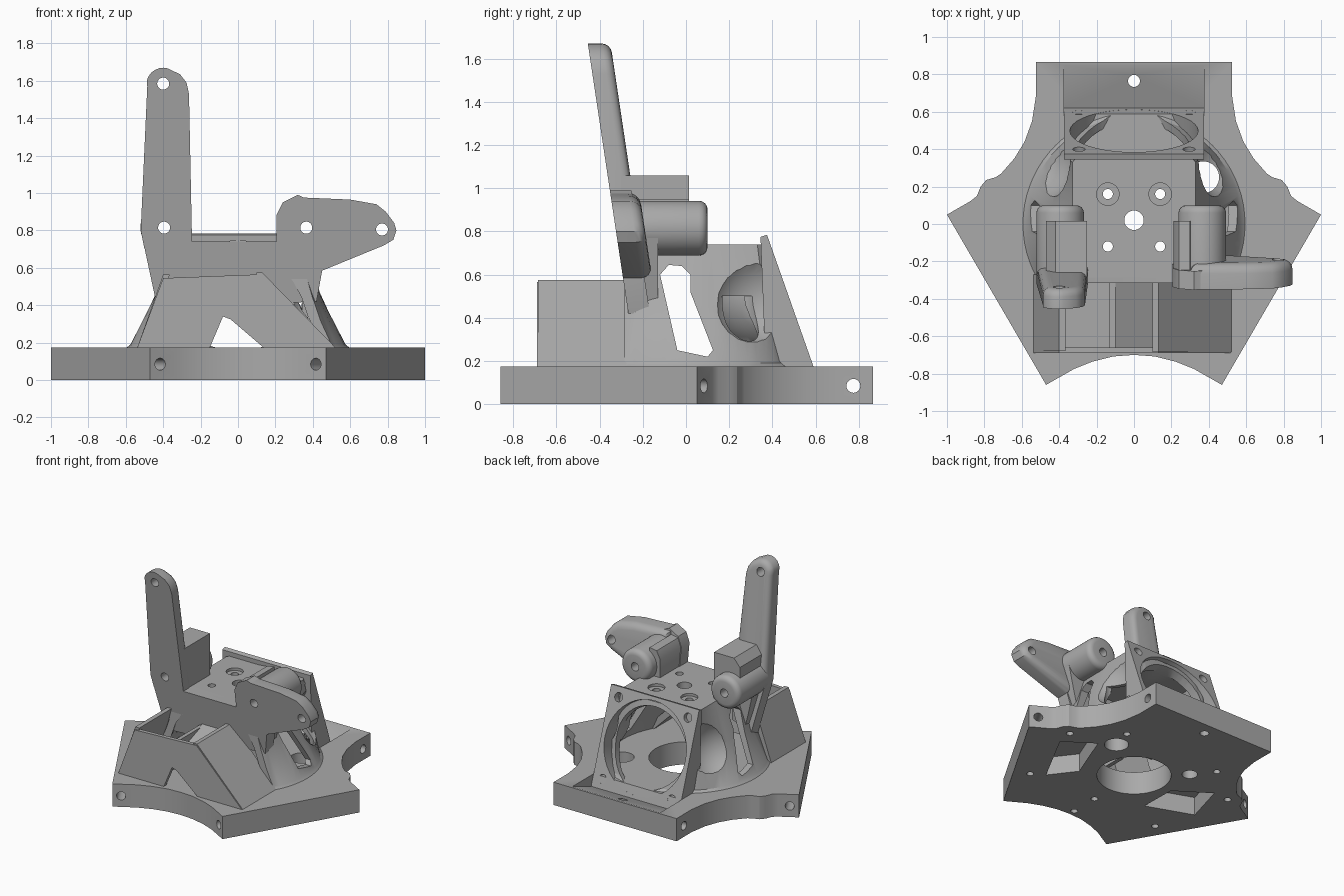
import bpy, bmesh, math
from mathutils import Vector, Matrix

if "Cube" in bpy.data.objects:
    bpy.data.objects.remove(bpy.data.objects["Cube"])

grey = bpy.data.materials.new("Plain grey")
grey.use_nodes = True
grey.diffuse_color = (0.4, 0.4, 0.4, 1)
grey.node_tree.nodes["Principled BSDF"].inputs["Base Color"].default_value = (0.4, 0.4, 0.4, 1)
parts = []


def orient(bm):
    bm.normal_update()
    bmesh.ops.recalc_face_normals(bm, faces=bm.faces)
    if bm.calc_volume(signed=True) < 0:
        bmesh.ops.reverse_faces(bm, faces=bm.faces)


def finish(bm, name, keep=True):
    orient(bm)
    mesh = bpy.data.meshes.new(name)
    bm.to_mesh(mesh)
    bm.free()
    mesh.materials.append(grey)
    ob = bpy.data.objects.new(name, mesh)
    bpy.context.collection.objects.link(ob)
    ob.hide_render = not keep
    if keep:
        parts.append(ob)
    return ob


def prism(name, pts, a, b, axis="y", keep=True, lean=0.0, round_back=0.0):
    """Extrude a profile from a to b; lean shears a y-extrusion with height."""
    place = {"x": lambda u, v, t: (t, u, v),
             "y": lambda u, v, t: (u, t + lean * (0.74 - v), v),
             "z": lambda u, v, t: (u, v, t)}[axis]
    bm = bmesh.new()
    lo = [bm.verts.new(place(u, v, a)) for u, v in pts]
    hi = [bm.verts.new(place(u, v, b)) for u, v in pts]
    bm.faces.new(lo)
    back = bm.faces.new(hi)
    for i in range(len(pts)):
        j = (i + 1) % len(pts)
        bm.faces.new((lo[i], lo[j], hi[j], hi[i]))
    if round_back:
        orient(bm)
        bmesh.ops.bevel(bm, geom=list(back.edges), offset=round_back, segments=4,
                        profile=0.5, affect="EDGES", clamp_overlap=True)
    return finish(bm, name, keep)


def box(name, x0, x1, y0, y1, z0, z1, keep=True):
    return prism(name, [(x0, y0), (x1, y0), (x1, y1), (x0, y1)], z0, z1, "z", keep)


def rod(name, start, end, r, keep=False, bevel=0.0):
    start, end = Vector(start), Vector(end)
    d = end - start
    bm = bmesh.new()
    bmesh.ops.create_cone(bm, cap_ends=True, segments=40, radius1=r, radius2=r, depth=d.length)
    if bevel:
        rim = [e for e in bm.edges if all(v.co.z > 0 for v in e.verts)]
        bmesh.ops.bevel(bm, geom=rim, offset=bevel, segments=4, profile=0.5, affect="EDGES")
    spin = Vector((0, 0, 1)).rotation_difference(d).to_matrix().to_4x4()
    bm.transform(Matrix.Translation((start + end) / 2) @ spin)
    return finish(bm, name, keep)


def cut(ob, *cutters):
    for c in cutters:
        m = ob.modifiers.new("cut", "BOOLEAN")
        m.operation, m.solver, m.object = "DIFFERENCE", "EXACT", c
    graph = bpy.context.evaluated_depsgraph_get()
    mesh = bpy.data.meshes.new_from_object(ob.evaluated_get(graph))
    ob.modifiers.clear()
    ob.data = mesh


def hole_y(x, z):
    return rod("hole_cutter", (x, -1.2, z), (x, 0.4, z), 0.032)


def scoop(side, grow):
    bm = bmesh.new()
    bmesh.ops.create_uvsphere(bm, u_segments=32, v_segments=16, radius=1)
    size = Matrix.Diagonal((0.24 + grow, 0.25 + grow, 0.25 + grow, 1))
    bm.transform(Matrix.Translation((side * 0.54, 0.36, 0.51)) @ size)
    return finish(bm, "scoop_cutter", False)


def arc(cx, cy, r, a0, a1, n):
    return [(cx + r * math.cos(math.radians(a0 + (a1 - a0) * i / n)),
             cy + r * math.sin(math.radians(a0 + (a1 - a0) * i / n))) for i in range(n + 1)]


def skirt(name, levels, hx, y0, y1, keep):
    """Loft from circles to a rectangle: each level is (z, circle radius, blend to rectangle)."""
    n, bm, rings = 72, bmesh.new(), []
    for z, r, blend in levels:
        ring = []
        for i in range(n):
            c, s = math.cos(math.tau * i / n), math.sin(math.tau * i / n)
            hy = y1 if s > 0 else -y0
            k = min(hx / max(abs(c), 1e-6), hy / max(abs(s), 1e-6))
            k = r * (1 - blend) + k * blend
            ring.append(bm.verts.new((c * k, s * k, z)))
        rings.append(ring)
    for p, q in zip(rings, rings[1:]):
        for i in range(n):
            j = (i + 1) % n
            bm.faces.new((p[i], p[j], q[j], q[i]))
    bm.faces.new(rings[0])
    bm.faces.new(rings[-1])
    return finish(bm, name, keep)


# Fan mount frame: centre, outward normal and direction up the face
fan = Vector((0, 0.495, 0.435))
out = Vector((0, 0.94, 0.342))
up = Vector((0, -0.342, 0.94))

# Base plate: half outline mirrored across x, with edge holes, screw holes and pockets
half = [(0.525, 0.865), (0.525, 0.68), (0.545, 0.55), (0.585, 0.44), (0.64, 0.35), (0.71, 0.27),
        (0.74, 0.25), (0.79, 0.235), (0.82, 0.2), (0.84, 0.15), (0.875, 0.122), (1.0, 0.05),
        (0.47, -0.86), (0.32, -0.775), (0.22, -0.735), (0.11, -0.708), (0, -0.7)]
base = prism("base_plate", half + [(-x, y) for x, y in reversed(half[:-1])], 0, 0.175, "z")
drain = rod("cutter", (0.37, 0.25, -0.1), (0.37, 0.25, 0.5), 0.085)
cutters = [drain, rod("cutter", (0, 0, -0.1), (0, 0, 0.3), 0.26),
           rod("cutter", (0, 0.765, -0.1), (0, 0.765, 0.3), 0.032),
           rod("cutter", (-0.29, 0.26, -0.1), (-0.29, 0.26, 0.15), 0.055),
           prism("cutter", [(-0.33, -0.28), (-0.335, 0), (-0.59, 0.17), (-0.68, -0.15)], -0.1, 0.14,
                 "z", False),
           prism("cutter", [(0.33, -0.2), (0.475, -0.39), (0.7, 0.03), (0.48, 0.18)], -0.1, 0.14,
                 "z", False),
           prism("cutter", [(0.58, 0.2), (0.62, 0.09), (0.85, 0.175), (0.85, 0.2)],
                 -0.375, 0.375, "x", False)]
for x, y in [(0.72, 0.16), (-0.72, 0.16), (0.41, 0.41), (-0.41, 0.41), (0.57, -0.45),
             (-0.57, -0.45), (0, -0.43), (0, -0.65)]:
    cutters.append(rod("cutter", (x, y, -0.1), (x, y, 0.1), 0.025))
for k in range(3):
    turn = Matrix.Rotation(math.tau * k / 3, 3, "Z")
    cutters.append(rod("cutter", turn @ Vector((-0.6, 0.775, 0.085)),
                       turn @ Vector((0.6, 0.775, 0.085)), 0.032))
cut(base, *cutters)

# Hollow body blending from a round foot to a square deck, with lined side scoops
body = skirt("body_shell", [(0.17, 0.6, 0), (0.19, 0.575, 0), (0.46, 0.58, 0.55), (0.74, 0.5, 1)],
             0.33, -0.3, 0.36, True)
inner = skirt("inner_cutter", [(0.1, 0.55, 0), (0.19, 0.53, 0), (0.46, 0.525, 0.55), (0.68, 0.45, 1)],
              0.28, -0.25, 0.31, False)
cut(inner, scoop(-1, 0.03), scoop(1, 0.03))
window = prism("window_cutter", [(-0.12, 0.6), (-0.08, 0.645), (-0.02, 0.64), (0.02, 0.6), (0.02, 0.52),
                                 (0.125, 0.25), (0.1, 0.22), (-0.04, 0.25)], -1, 1, "x", False)
cutters = [inner, window, scoop(-1, 0), scoop(1, 0), drain,
           rod("cutter", fan + out * 0.1, fan - out * 0.22, 0.3),
           box("cutter", -0.8, 0.8, -0.8, -0.285, 0.1, 0.8, False)]
for x, y, r in [(0, 0.02, 0.052), (-0.14, 0.16, 0.027), (0.14, 0.16, 0.027),
                (-0.14, -0.12, 0.027), (0.14, -0.12, 0.027)]:
    cutters.append(rod("cutter", (x, y, 0.5), (x, y, 0.9), r))
for x in (-0.14, 0.14):
    cutters.append(rod("cutter", (x, 0.16, 0.72), (x, 0.16, 0.9), 0.06))
cut(body, *cutters)

# Tilted fan mount with its round opening and screw holes
mount = prism("fan_mount", [(0.365, 0.27), (0.345, 0.775), (0.375, 0.785), (0.62, 0.09), (0.48, 0.15)],
              -0.375, 0.375, "x")
cutters = [rod("cutter", fan + out * 0.3, fan - out * 0.4, 0.343)]
for sx in (-0.295, 0.295):
    for sz in (-0.295, 0.295):
        p = fan + up * sz + Vector((sx, 0, 0))
        cutters.append(rod("cutter", p + out * 0.1, p - out * 0.12, 0.033))
cut(mount, *cutters)

# Leaning front plate with two arms
LEAN = 0.15
plate = prism("front_plate", [(-0.52, 0.8), (-0.43, 0.38), (0.42, 0.42), (0.45, 0.585), (0.45, 0.95),
                              (0.35, 0.977), (0.32, 0.99), (0.24, 0.95), (0.205, 0.88), (0.205, 0.74),
                              (-0.25, 0.74)], -0.315, -0.215, lean=LEAN)
tall = prism("tall_arm", [(-0.5, 0.70), (-0.52, 0.8), (-0.485, 1.57)]
             + arc(-0.4, 1.58, 0.09, 165, 75, 6)
             + [(-0.31, 1.635), (-0.275, 1.59), (-0.262, 1.53), (-0.245, 0.70)],
             -0.315, -0.21, lean=LEAN, round_back=0.04)
side_arm = prism("side_arm", [(0.3, 0.62), (0.3, 0.978), (0.6, 0.965), (0.74, 0.94), (0.79, 0.9),
                              (0.835, 0.84), (0.847, 0.8), (0.83, 0.75), (0.78, 0.72), (0.45, 0.585)],
                 -0.315, -0.18, lean=LEAN, round_back=0.05)
for ob in (tall, side_arm, plate):
    cut(ob, *[hole_y(x, z) for x, z in [(-0.4, 1.585), (-0.395, 0.815), (0.365, 0.815), (0.77, 0.805)]])

# Bosses behind the plate, with their blocks and gussets
for name, x, s in (("right", -0.395, -1), ("left", 0.365, 1)):
    boss = rod(name + "_boss", (x, -0.26, 0.815), (x, 0.1, 0.815), 0.127, True, 0.04)
    cut(boss, hole_y(x, 0.815))
    prism(name + "_gusset", [(s * 0.3, 0.76), (s * 0.49, 0.8), (s * 0.44, 0.58), (s * 0.41, 0.46),
                             (s * 0.3, 0.5)], -0.27, -0.13)
block = prism("right_block", [(-0.47, 0.82), (-0.47, 1.0), (-0.42, 1.06), (-0.25, 1.06),
                              (-0.25, 0.7), (-0.35, 0.7)], -0.3, 0.015)
cut(block, hole_y(-0.395, 0.815))
prism("left_block", [(0.21, 0.7), (0.21, 0.88), (0.24, 0.94), (0.3, 0.95), (0.31, 0.7)], -0.3, 0.015)

# Open front housing: thin walls, sloped side and inner guide
wall = prism("housing_front_wall", [(-0.54, 0.17), (-0.4, 0.545), (0.11, 0.565), (0.13, 0.565),
                                    (0.52, 0.17)], -0.69, -0.66)
cut(wall, prism("notch_cutter", [(-0.15, 0.1), (-0.15, 0.175), (-0.08, 0.34), (-0.04, 0.325),
                                 (0.135, 0.175), (0.135, 0.1)], -0.8, -0.5, keep=False))
prism("housing_right_wall", [(-0.54, 0.17), (-0.4, 0.565), (-0.365, 0.565), (-0.5, 0.17)], -0.68, -0.27)
prism("housing_slope", [(0.1, 0.575), (0.13, 0.575), (0.525, 0.17), (0.46, 0.17), (0.1, 0.53)],
      -0.685, -0.26)
box("housing_inner_wall", 0.1, 0.13, -0.67, -0.27, 0.26, 0.56)
box("housing_rib", -0.13, -0.1, -0.67, -0.27, 0.3, 0.5)
prism("housing_guide", [(-0.67, 0.34), (-0.67, 0.37), (-0.26, 0.52), (-0.26, 0.48)], -0.11, 0.11, "x")

# Remove cutters and smooth the curved surfaces
for ob in [o for o in bpy.data.objects if "cutter" in o.name]:
    bpy.data.objects.remove(ob)
bpy.ops.object.select_all(action="DESELECT")
for ob in parts:
    ob.select_set(True)
bpy.context.view_layer.objects.active = base
bpy.ops.object.shade_smooth_by_angle(angle=math.radians(30))
